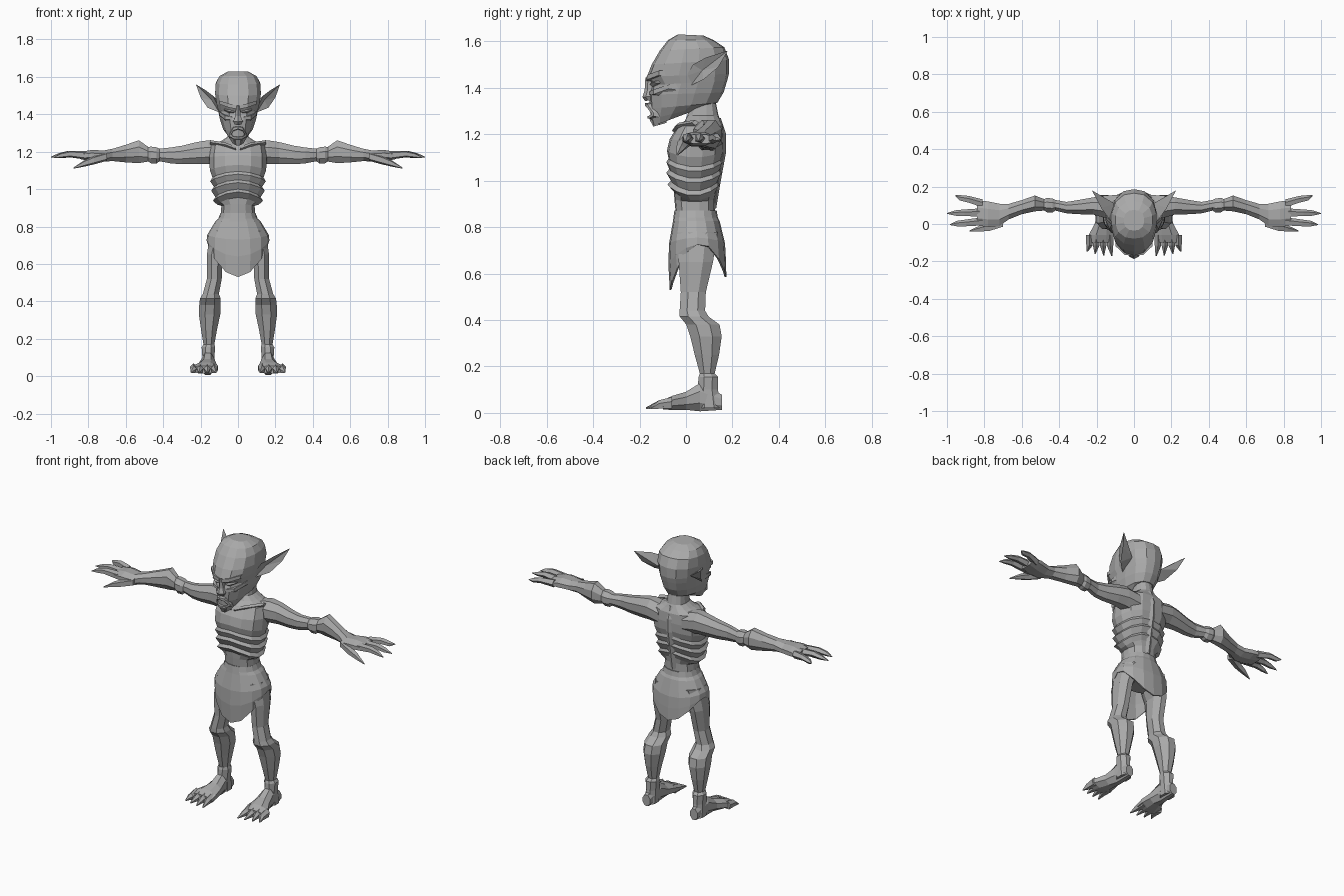
import bpy, bmesh, math
from mathutils import Vector

skin = bpy.data.materials.new("plain_grey")
skin.diffuse_color = (0.4, 0.4, 0.4, 1)


def finish(name, bm, mirror):
    bmesh.ops.recalc_face_normals(bm, faces=bm.faces)
    me = bpy.data.meshes.new(name)
    bm.to_mesh(me)
    bm.free()
    me.materials.append(skin)
    ob = bpy.data.objects.new(name, me)
    bpy.context.collection.objects.link(ob)
    if mirror:
        ob.modifiers.new("mirror", 'MIRROR')
    return ob


def loft(name, rings, n=8, power=2.0, mirror=False, caps=True, turn=0.0):
    """Skin a row of rings; each ring is (centre, half axis u, half axis v, side dip)."""
    bm = bmesh.new()
    rows = []
    for c, u, v, dip in rings:
        row = []
        for i in range(n):
            a = 2 * math.pi * (i + turn) / n
            ca, sa = math.cos(a), math.sin(a)
            k = (abs(ca) ** power + abs(sa) ** power) ** (-1 / power)
            p = Vector(c) + Vector(u) * ca * k + Vector(v) * sa * k
            p.z -= dip * ca * ca
            row.append(bm.verts.new(p))
        rows.append(row)
    for a, b in zip(rows, rows[1:]):
        for i in range(n):
            j = (i + 1) % n
            bm.faces.new((a[i], a[j], b[j], b[i]))
    if caps:
        bm.faces.new(rows[0])
        bm.faces.new(rows[-1])
    return finish(name, bm, mirror)


def up(zf, zb, x0, x1, yf, yb, dip=0):
    """Ring around z, with separate heights at front and back."""
    return (((x0 + x1) / 2, (yf + yb) / 2, (zf + zb) / 2), ((x1 - x0) / 2, 0, 0),
            (0, (yf - yb) / 2, (zf - zb) / 2), dip)


def out(x, y0, y1, z0, z1):
    """Ring around x."""
    return ((x, (y0 + y1) / 2, (z0 + z1) / 2), (0, (y1 - y0) / 2, 0), (0, 0, (z1 - z0) / 2), 0)


def fwd(y, x0, x1, z0, z1):
    """Ring around y."""
    return (((x0 + x1) / 2, y, (z0 + z1) / 2), ((x1 - x0) / 2, 0, 0), (0, 0, (z1 - z0) / 2), 0)


# Torso with rib ridges and neck: z, half width, front y, back y, side dip
torso = [(.70, .09, -.02, .12, 0), (.82, .10, -.05, .13, 0), (.87, .092, -.045, .125, 0),
         (.92, .09, -.05, .125, .01), (.955, .112, -.052, .13, .04), (.985, .135, -.08, .145, .05),
         (1.0, .122, -.065, .138, .045), (1.035, .145, -.085, .155, .045),
         (1.05, .13, -.072, .148, .04), (1.08, .15, -.085, .16, .04),
         (1.095, .138, -.075, .155, .035), (1.13, .152, -.082, .165, .03),
         (1.18, .155, -.07, .167, .01), (1.235, .145, -.035, .162, 0),
         (1.258, .09, -.005, .15, 0), (1.28, .056, .005, .14, 0), (1.33, .05, .02, .13, 0),
         (1.38, .05, .02, .13, 0)]
loft("torso", [up(z, z, -w, w, f, b, d) for z, w, f, b, d in torso], 14, 2.5, turn=.5)

# Collar bones and spine
loft("collar_bone", [out(x, y - .015, y + .015, z - .012, z + .012)
                     for x, y, z in ((.01, -.045, 1.215), (.07, -.03, 1.238), (.15, .04, 1.25))],
     4, mirror=True)
loft("spine", [up(z, z, -.02, .02, y - .02, y) for z, y in
               ((.88, .13), (1.0, .15), (1.12, .172), (1.2, .173), (1.27, .15))], 4)

# Head: front z, back z, half width, front y, back y
head = [(1.235, 1.30, .036, -.142, .03), (1.265, 1.322, .056, -.152, .085),
        (1.31, 1.335, .08, -.155, .135), (1.37, 1.38, .098, -.160, .162),
        (1.412, 1.43, .107, -.145, .177), (1.448, 1.46, .115, -.168, .185),
        (1.50, 1.52, .124, -.148, .186), (1.56, 1.575, .12, -.113, .165),
        (1.605, 1.605, .1, -.078, .12), (1.63, 1.625, .055, -.035, .075)]
loft("head", [up(zf, zb, -w, w, f, b) for zf, zb, w, f, b in head], 14, 2.4, turn=.5)

# Face
loft("nose", [up(1.445, 1.445, -.012, .012, -.175, -.13), up(1.39, 1.39, -.016, .016, -.178, -.13),
              up(1.36, 1.365, -.03, .03, -.188, -.13), up(1.343, 1.35, -.02, .02, -.176, -.13)], 6,
     turn=.5)
loft("brow", [out(.008, -.178, -.13, 1.425, 1.45), out(.05, -.172, -.12, 1.432, 1.462),
              out(.1, -.125, -.07, 1.45, 1.478)], 4, mirror=True, turn=.5)
loft("eye", [out(.02, -.153, -.13, 1.408, 1.416), out(.045, -.157, -.12, 1.404, 1.426),
             out(.075, -.138, -.1, 1.42, 1.43)], 6, mirror=True)
loft("cheek", [out(.03, -.16, -.12, 1.365, 1.39), out(.07, -.145, -.09, 1.365, 1.4),
               out(.1, -.08, -.02, 1.39, 1.42)], 5, mirror=True)
loft("upper_lip", [out(0, -.182, -.13, 1.318, 1.338), out(.025, -.172, -.12, 1.308, 1.335),
                   out(.046, -.145, -.1, 1.272, 1.298)], 5, mirror=True)
loft("lower_lip", [out(0, -.17, -.12, 1.264, 1.282), out(.022, -.165, -.11, 1.264, 1.284),
                   out(.046, -.14, -.1, 1.278, 1.298)], 5, mirror=True)
loft("chin", [up(1.232, 1.25, -.02, .02, -.145, -.08), up(1.262, 1.27, -.032, .032, -.162, -.08)], 6)

# Pointed ears: outline joined to a hollow front and a raised back
outline = [(.1, .02, 1.41), (.11, .0, 1.45), (.135, .03, 1.5), (.175, .085, 1.53), (.225, .18, 1.56),
           (.2, .14, 1.49), (.162, .075, 1.435)]
bm = bmesh.new()
rim = [bm.verts.new(p) for p in outline]
hollow, back = bm.verts.new((.14, .07, 1.475)), bm.verts.new((.105, .11, 1.47))
for i, a in enumerate(rim):
    b = rim[(i + 1) % len(rim)]
    bm.faces.new((a, b, hollow))
    bm.faces.new((b, a, back))
finish("ear", bm, True)

# Arms running into palms: x, y range, z range
arm = [(.08, .02, .16, 1.12, 1.25), (.16, .03, .155, 1.13, 1.265), (.22, .048, .145, 1.13, 1.255),
       (.3, .05, .13, 1.13, 1.235), (.36, .055, .12, 1.135, 1.225), (.42, .07, .13, 1.147, 1.218),
       (.435, .06, .138, 1.135, 1.226), (.465, .06, .142, 1.135, 1.23), (.48, .07, .135, 1.145, 1.228),
       (.53, .065, .155, 1.135, 1.265), (.6, .05, .13, 1.14, 1.24), (.67, .022, .11, 1.148, 1.218),
       (.72, -.015, .112, 1.145, 1.208), (.78, -.02, .125, 1.148, 1.212),
       (.84, -.012, .132, 1.158, 1.2)]
loft("arm", [out(*r) for r in arm], 8, 2.2, mirror=True, turn=.5)


def digit(name, pts):
    """Tapered finger along x: centre point, half width, half height."""
    loft(name, [out(x, y - w, y + w, z - h, z + h) for x, y, z, w, h in pts], 5, mirror=True)


for i, (y0, x1, y1, z1) in enumerate(((.108, .955, .152, 1.18), (.06, 1.0, .056, 1.172),
                                      (.012, .985, -.004, 1.168))):
    mid = .5 * (.81 + x1)
    digit(f"finger_{i + 1}", [(.81, y0, 1.18, .024, .024),
                              (mid, (y0 + y1) / 2, 1.188, .02, .018),
                              (mid + .05, y0 * .3 + y1 * .7, 1.18, .016, .014),
                              (x1, y1, z1, .002, .002)])
digit("thumb", [(.7, .01, 1.175, .03, .025), (.77, -.015, 1.155, .026, .024),
                (.82, -.025, 1.138, .019, .018), (.88, -.038, 1.112, .003, .003)])

# Ragged loincloth, hem long at front and back
skirt = loft("loincloth", [up(.872, .872, -.094, .094, -.05, .132), up(.842, .842, -.105, .105, -.054, .137),
                           up(.826, .826, -.122, .122, -.056, .145), up(.73, .73, -.165, .165, -.073, .168, -.025),
                           up(.64, .66, -.168, .168, -.076, .172, -.075),
                           up(.53, .585, -.165, .165, -.07, .174, -.17)], 16, 2.3, caps=False)
solid = skirt.modifiers.new("thickness", 'SOLIDIFY')
solid.thickness = .008

# Legs: z, x range, y range
leg = [(.78, .02, .15, -.04, .14), (.65, .08, .168, -.035, .12), (.52, .085, .168, -.025, .088),
       (.44, .1, .19, -.03, .085), (.415, .09, .206, -.03, .1), (.38, .09, .21, -.002, .148),
       (.33, .092, .212, .015, .157), (.25, .11, .2, .035, .145), (.17, .125, .186, .058, .125),
       (.155, .12, .196, .052, .14), (.1, .125, .192, .048, .14), (.02, .125, .195, .05, .152)]
loft("leg", [up(z, z, a, b, f, k) for z, a, b, f, k in leg], 8, 2.4, mirror=True, turn=.5)

# Feet and clawed toes
foot = [(.154, .135, .185, .012, .08), (.06, .125, .196, .005, .13), (0, .115, .212, .012, .092),
        (-.06, .106, .245, .012, .074), (-.1, .108, .255, .014, .055)]
loft("foot", [fwd(*r) for r in foot], 8, 2.8, mirror=True, turn=.5)
for i, (x, tip, y) in enumerate(((.128, .118, -.172), (.165, .162, -.168), (.202, .208, -.16),
                                 (.238, .25, -.148))):
    loft(f"toe_{i + 1}", [fwd(-.06, x - .02, x + .02, .013, .068), fwd(-.115, x - .018, x + .018, .014, .055),
                          fwd(y, tip - .003, tip + .003, .016, .024)], 5, mirror=True, turn=.25)
